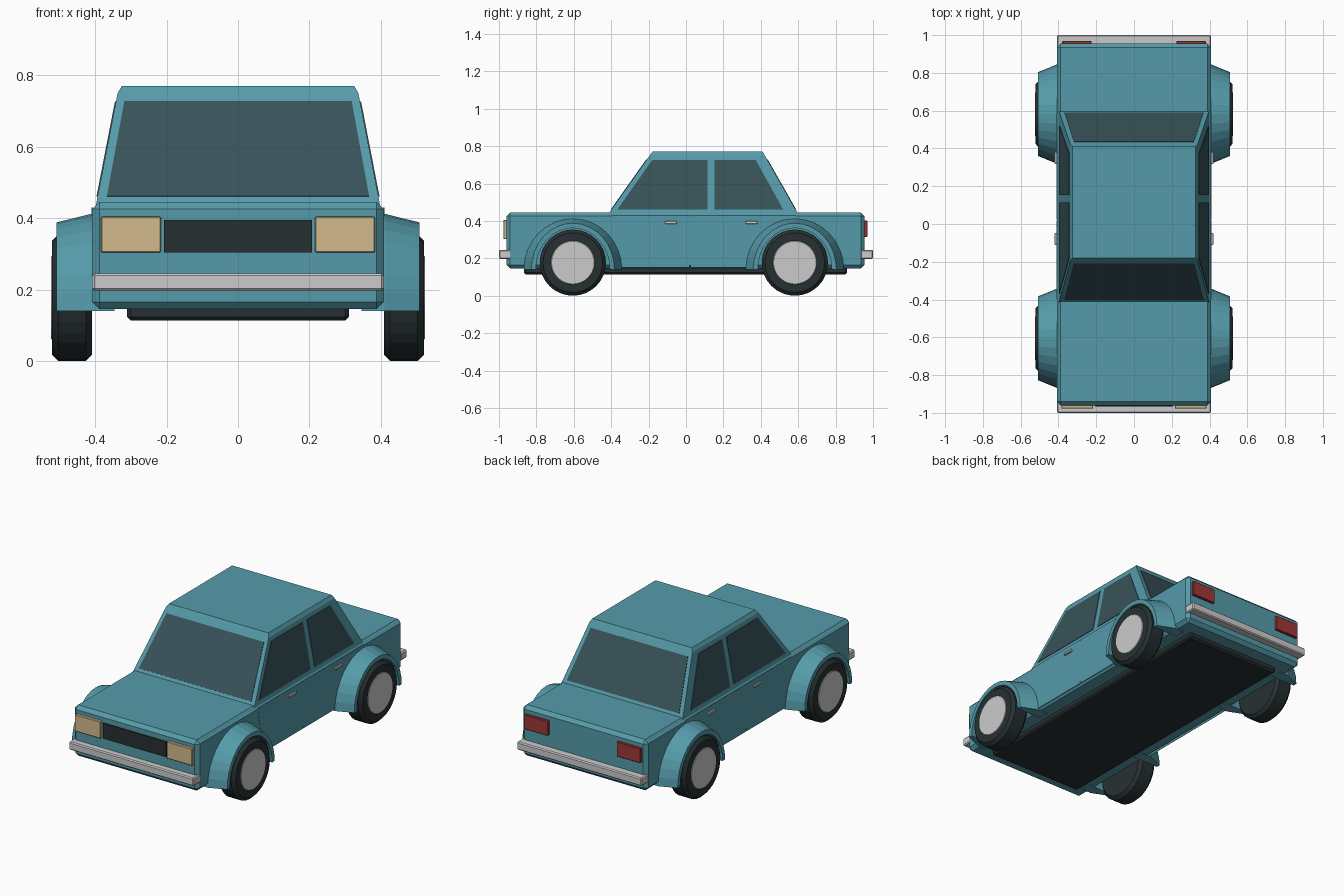
import bpy, bmesh, math
from mathutils import Vector, Matrix

if "Cube" in bpy.data.objects:
    bpy.data.objects.remove(bpy.data.objects["Cube"])


def mat(name, rgb):
    m = bpy.data.materials.new(name)
    m.diffuse_color = (*rgb, 1)
    m.use_nodes = True
    m.node_tree.nodes["Principled BSDF"].inputs["Base Color"].default_value = m.diffuse_color
    return m


PAINT = mat("teal paint", (0.09, 0.33, 0.40))
GLASS = mat("dark glass", (0.04, 0.085, 0.10))
BLACK = mat("black rubber", (0.02, 0.03, 0.032))
CREAM = mat("lamp cream", (0.65, 0.50, 0.27))
RED = mat("lamp red", (0.35, 0.04, 0.04))


def finish(name, bm, m=None, mirror=False, bevel=0):
    bmesh.ops.recalc_face_normals(bm, faces=bm.faces)
    me = bpy.data.meshes.new(name)
    bm.to_mesh(me)
    bm.free()
    ob = bpy.data.objects.new(name, me)
    bpy.context.collection.objects.link(ob)
    if m:
        me.materials.append(m)
    if bevel:
        b = ob.modifiers.new("bevel", 'BEVEL')
        b.width, b.segments, b.limit_method = bevel, 1, 'ANGLE'
    if mirror:
        ob.modifiers.new("mirror", 'MIRROR')
    return ob


def box(name, lo, hi, m=None, mirror=False, bevel=0):
    lo, hi = Vector(lo), Vector(hi)
    bm = bmesh.new()
    bmesh.ops.create_cube(bm, size=1, matrix=Matrix.Translation((lo + hi) / 2)
                          @ Matrix.Diagonal((*(hi - lo), 1)))
    return finish(name, bm, m, mirror, bevel)


def loft(name, rings, m, mirror=False, closed=False):
    """Bridge equal-length rings; cap the ends, or close the loop of rings."""
    bm = bmesh.new()
    vs = [[bm.verts.new(p) for p in r] for r in rings]
    n = len(vs[0])
    for i in range(len(vs) - (0 if closed else 1)):
        a, b = vs[i], vs[(i + 1) % len(vs)]
        for j in range(n):
            k = (j + 1) % n
            bm.faces.new((a[j], a[k], b[k], b[j]))
    if not closed:
        bm.faces.new(vs[0])
        bm.faces.new(vs[-1])
    return finish(name, bm, m, mirror)


def panel(name, pts, m, t=0.003, mirror=False):
    """Thin plate lying in the plane of its outline."""
    p = [Vector(q) for q in pts]
    nrm = (p[1] - p[0]).cross(p[2] - p[0]).normalized() * t
    return loft(name, [[q - nrm for q in p], [q + nrm for q in p]], m, mirror)


# Lower body and underside
box("body", (-0.408, -0.96, 0.145), (0.408, 0.955, 0.445), PAINT, bevel=0.02)
box("underbody", (-0.31, -0.865, 0.113), (0.31, 0.86, 0.155), BLACK, bevel=0.01)

# Cabin
def side_x(z):
    return 0.397 - (z - 0.44) * 0.194

def front_y(z):
    return -0.41 + (z - 0.445) * 0.708

def rear_y(z):
    return 0.595 - (z - 0.445) * 0.569

def cabin_ring(z, x):
    return [(-x, front_y(z), z), (x, front_y(z), z), (x, rear_y(z), z), (-x, rear_y(z), z)]

loft("cabin", [cabin_ring(0.43, side_x(0.43)), cabin_ring(0.75, side_x(0.75)),
               cabin_ring(0.77, 0.325)], PAINT)

# Windows
LOW, HIGH = 0.46, 0.726
for name, edge in (("windscreen", front_y), ("rear_window", rear_y)):
    panel(name, [(-0.367, edge(LOW), LOW), (0.367, edge(LOW), LOW),
                 (0.318, edge(HIGH), HIGH), (-0.318, edge(HIGH), HIGH)], GLASS)
for name, y in (("front_side_window", (-0.367, 0.115, 0.115, -0.18)),
                ("rear_side_window", (0.153, 0.52, 0.372, 0.153))):
    panel(name, [(side_x(z), yy, z) for yy, z in zip(y, (LOW, LOW, HIGH, HIGH))],
          GLASS, mirror=True)

# Doors and handles
doors = {"front_door": [(-0.40, 0.43), (-0.375, 0.30), (-0.345, 0.15), (0.018, 0.15), (0.018, 0.43)],
         "rear_door": [(0.024, 0.43), (0.024, 0.15), (0.36, 0.15), (0.56, 0.37), (0.59, 0.43)]}
for name, pts in doors.items():
    panel(name, [(0.408, y, z) for y, z in pts], PAINT, 0.0015, True)
for name, y in (("front_handle", -0.08), ("rear_handle", 0.35)):
    box(name, (0.40, y - 0.032, 0.384), (0.42, y + 0.032, 0.399), None, True, 0.003)

# Bumpers, lamps and grille
box("front_bumper", (-0.408, -1.0, 0.197), (0.408, -0.933, 0.245), bevel=0.006)
box("rear_bumper", (-0.408, 0.933, 0.197), (0.408, 1.0, 0.245), bevel=0.006)
box("headlight", (0.216, -0.977, 0.304), (0.384, -0.95, 0.404), CREAM, True, 0.003)
box("grille", (-0.207, -0.967, 0.304), (0.207, -0.95, 0.395), BLACK)
box("tail_light", (0.225, 0.945, 0.315), (0.38, 0.97, 0.402), RED, True, 0.003)


# Wheels and flared arches
def cylinder(name, x0, x1, r, y, z, m, bevel):
    bm = bmesh.new()
    bmesh.ops.create_cone(bm, cap_ends=True, segments=32, radius1=r, radius2=r, depth=x1 - x0,
                          matrix=Matrix.Translation(((x0 + x1) / 2, y, z))
                          @ Matrix.Rotation(math.pi / 2, 4, 'Y'))
    ob = finish(name, bm, m, True, bevel)
    ob.modifiers["bevel"].angle_limit = math.radians(40)


# arch cross-section: x, half width, height
SECTION = [(0.345, 0.262, 0.272), (0.41, 0.262, 0.272), (0.508, 0.222, 0.248),
           (0.508, 0.198, 0.222), (0.345, 0.198, 0.222)]
for end, y in (("front", -0.605), ("rear", 0.582)):
    cylinder(end + "_tyre", 0.408, 0.521, 0.177, y, 0.177, BLACK, 0.018)
    cylinder(end + "_hubcap", 0.50, 0.524, 0.117, y, 0.177, None, 0.003)
    rings = []
    for i in range(17):
        a = math.pi * i / 16
        rings.append([(x, y + w * math.cos(a), 0.14 + h * math.sin(a)) for x, w, h in SECTION])
    loft(end + "_wheel_arch", rings, PAINT, True)
